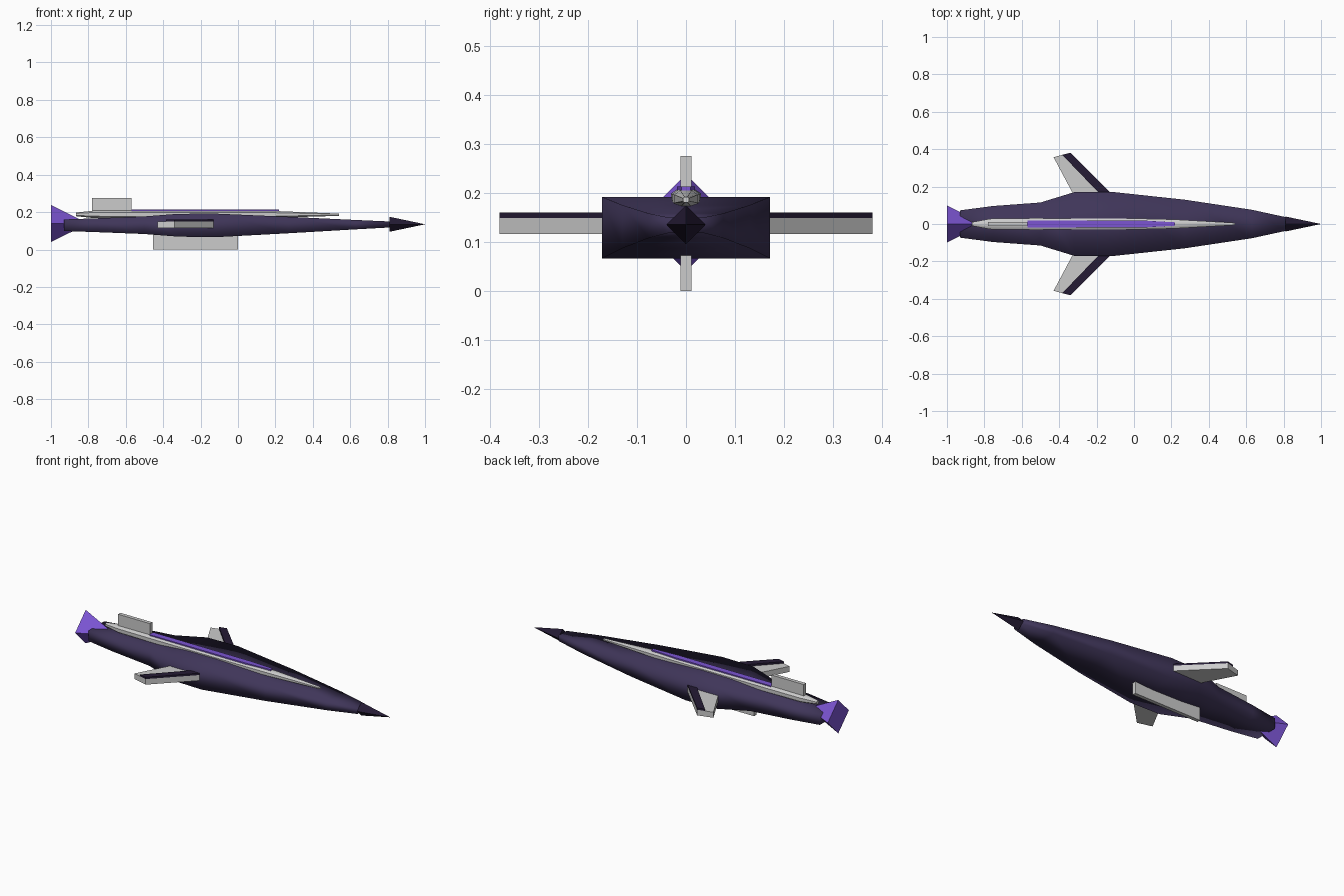
import bpy, bmesh, math

if "Cube" in bpy.data.objects:
    bpy.data.objects.remove(bpy.data.objects["Cube"])


def material(name, rgb):
    m = bpy.data.materials.new(name)
    m.diffuse_color = (*rgb, 1)
    m.use_nodes = True
    m.node_tree.nodes["Principled BSDF"].inputs["Base Color"].default_value = m.diffuse_color
    return m


HULL = material("dark_violet", (0.050, 0.036, 0.10))
TRIM = material("deep_violet", (0.018, 0.011, 0.035))
GLOW = material("bright_violet", (0.20, 0.09, 0.65))


def finish(name, bm, mat=None, smooth=False):
    bmesh.ops.recalc_face_normals(bm, faces=bm.faces[:])
    for f in bm.faces:
        f.smooth = smooth
    me = bpy.data.meshes.new(name)
    bm.to_mesh(me)
    bm.free()
    ob = bpy.data.objects.new(name, me)
    bpy.context.collection.objects.link(ob)
    if mat:
        me.materials.append(mat)
    return ob


def loft(name, section, stations, mat=None):
    """Skin unit sections (y, z) along x; station = x, half width, half height, centre z."""
    bm = bmesh.new()
    rings = [[bm.verts.new((x, y * w, cz + z * h)) for y, z in section]
             for x, w, h, cz in stations]
    n = len(section)
    for a, b in zip(rings, rings[1:]):
        for i in range(n):
            bm.faces.new((a[i], a[(i + 1) % n], b[(i + 1) % n], b[i]))
    caps = [bm.faces.new(rings[0]), bm.faces.new(rings[-1])]
    ob = finish(name, bm, mat, True)
    bpy.ops.object.select_all(action='DESELECT')
    ob.select_set(True)
    bpy.context.view_layer.objects.active = ob
    if n > 4:
        bpy.ops.object.shade_smooth_by_angle(angle=math.radians(50))
    return ob


def prism(name, outline, z0, z1, mat=None):
    bm = bmesh.new()
    f = bm.faces.new([bm.verts.new((x, y, z0)) for x, y in outline])
    top = bmesh.ops.extrude_face_region(bm, geom=[f])["geom"]
    for v in top:
        if isinstance(v, bmesh.types.BMVert):
            v.co.z = z1
    return finish(name, bm, mat)


def box(name, x0, x1, w, z0, z1, mat=None):
    return prism(name, [(x0, -w), (x1, -w), (x1, w), (x0, w)], z0, z1, mat)


def pyramid(name, x_base, x_tip, r, cz, mat):
    bm = bmesh.new()
    base = [bm.verts.new((x_base, y * r, cz + z * r))
            for y, z in ((1, 0), (0, 1), (-1, 0), (0, -1))]
    tip = bm.verts.new((x_tip, 0, cz))
    bm.faces.new(base)
    for i in range(4):
        bm.faces.new((base[i], base[(i + 1) % 4], tip))
    return finish(name, bm, mat)


SQUARE = [(-1, -1), (1, -1), (1, 1), (-1, 1)]
OCTAGON = [(1, -.5), (1, .5), (.5, 1), (-.5, 1), (-1, .5), (-1, -.5), (-.5, -1), (.5, -1)]

# main body, nose and engine flare
loft("hull", SQUARE, [
    (-0.93, 0.073, 0.031, 0.130), (-0.755, 0.096, 0.037, 0.130),
    (-0.50, 0.115, 0.047, 0.130), (-0.32, 0.170, 0.061, 0.130),
    (-0.12, 0.172, 0.063, 0.129), (0.27, 0.130, 0.044, 0.131),
    (0.63, 0.076, 0.025, 0.133), (0.81, 0.037, 0.016, 0.134)], HULL)
pyramid("nose_cone", 0.81, 1.0, 0.040, 0.135, TRIM)
pyramid("engine_flare", -1.0, -0.80, 0.099, 0.139, GLOW)

# raised spine with glowing strip
loft("spine", OCTAGON, [
    (-0.865, 0.010, 0.010, 0.188), (-0.77, 0.028, 0.020, 0.188),
    (-0.54, 0.031, 0.021, 0.188), (0.08, 0.028, 0.020, 0.188),
    (0.22, 0.024, 0.017, 0.188), (0.54, 0.006, 0.006, 0.186)])
prism("spine_strip", [(-0.57, -0.018), (0.06, -0.018), (0.22, -0.009),
                      (0.22, 0.009), (0.06, 0.018), (-0.57, 0.018)], 0.19, 0.213, GLOW)

# fins
box("dorsal_fin", -0.78, -0.57, 0.011, 0.17, 0.275)
box("ventral_fin", -0.455, 0.0, 0.011, 0.0, 0.10)

# swept wings with dark leading edge plates
for side, s in (("left", 1), ("right", -1)):
    wing = [(-0.06, 0.10), (-0.34, 0.381), (-0.43, 0.357), (-0.293, 0.10)]
    edge = [(-0.06, 0.10), (-0.34, 0.381), (-0.384, 0.370), (-0.124, 0.10)]
    prism(side + "_wing", [(x, y * s) for x, y in wing], 0.116, 0.149)
    prism(side + "_wing_edge", [(x, y * s) for x, y in edge], 0.149, 0.160, TRIM)
